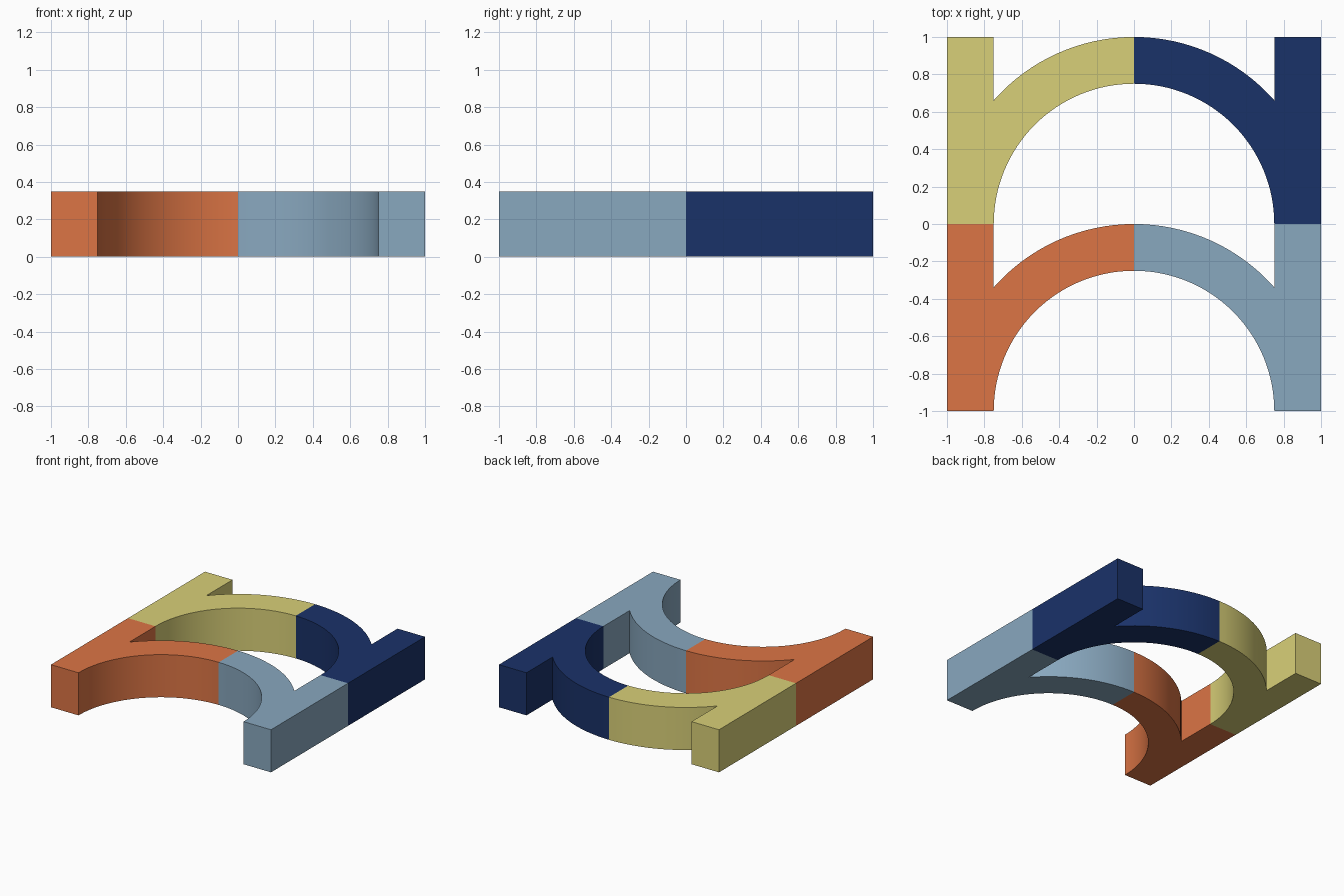
import bpy, bmesh
from math import sin, cos, pi, acos, sqrt

if "Cube" in bpy.data.objects:
    bpy.data.objects.remove(bpy.data.objects["Cube"])

HEIGHT, OUTER, INNER, SEGS = 0.35, 1.0, 0.75, 32


def linear(rgb):
    return [((c / 255 + 0.055) / 1.055) ** 2.4 for c in rgb] + [1.0]


def profile():
    # inner arc from crown to foot, straight leg, outer arc back to crown
    inner = [(INNER * sin(pi / 2 * i / SEGS), INNER * cos(pi / 2 * i / SEGS))
             for i in range(SEGS + 1)]
    leg = [(OUTER, 0), (OUTER, 1), (INNER, 1)]
    start = acos(sqrt(OUTER ** 2 - INNER ** 2) / OUTER)
    n = SEGS // 2
    outer = [(OUTER * sin(start * (1 - i / n)), OUTER * cos(start * (1 - i / n)))
             for i in range(n + 1)]
    return inner + leg + outer


def half_arch(name, side, y0, rgb):
    bm = bmesh.new()
    base = bm.faces.new([bm.verts.new((side * x, y + y0, 0)) for x, y in profile()])
    top = bmesh.ops.extrude_face_region(bm, geom=[base], use_keep_orig=True)
    verts = [g for g in top["geom"] if isinstance(g, bmesh.types.BMVert)]
    bmesh.ops.translate(bm, verts=verts, vec=(0, 0, HEIGHT))
    bmesh.ops.recalc_face_normals(bm, faces=bm.faces)
    mesh = bpy.data.meshes.new(name)
    bm.to_mesh(mesh)
    bm.free()
    mat = bpy.data.materials.new(name + "_colour")
    mat.diffuse_color = linear(rgb)
    mat.use_nodes = True
    mat.node_tree.nodes["Principled BSDF"].inputs["Base Color"].default_value = mat.diffuse_color
    mesh.materials.append(mat)
    obj = bpy.data.objects.new(name, mesh)
    bpy.context.collection.objects.link(obj)
    # smooth the curved walls, keep corners sharp
    bpy.ops.object.select_all(action='DESELECT')
    obj.select_set(True)
    bpy.context.view_layer.objects.active = obj
    bpy.ops.object.shade_smooth_by_angle(angle=pi / 6)


# two stacked arches, each split into left and right halves
half_arch("back_left_half_arch", -1, 0, (217, 208, 120))
half_arch("back_right_half_arch", 1, 0, (26, 50, 105))
half_arch("front_left_half_arch", -1, -1, (220, 117, 69))
half_arch("front_right_half_arch", 1, -1, (137, 168, 191))
